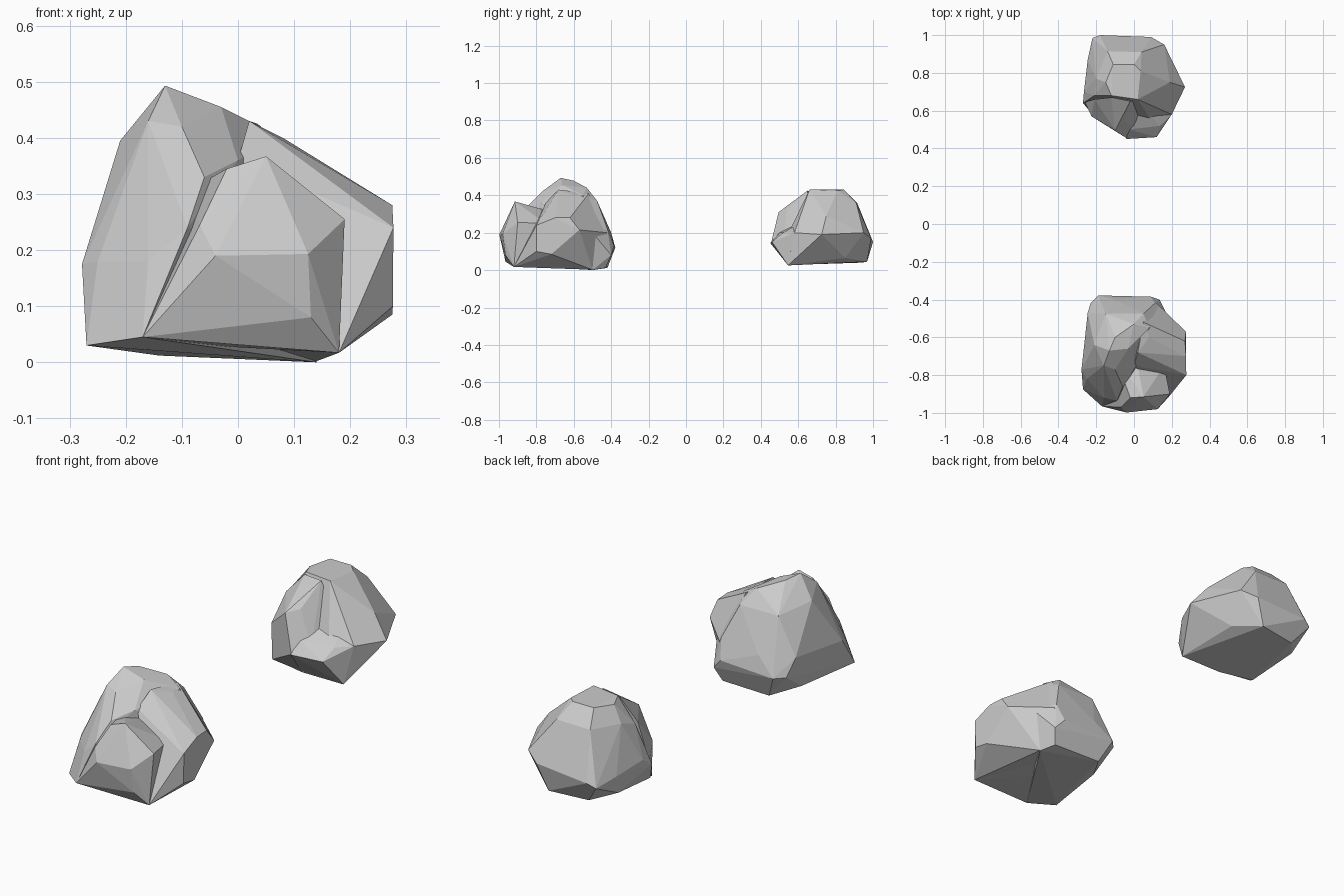
import bpy, bmesh, math


def hull(name, pts):
    """One flat-faced convex chunk of stone."""
    bm = bmesh.new()
    for p in pts:
        bm.verts.new(p)
    bmesh.ops.convex_hull(bm, input=bm.verts[:])
    bmesh.ops.delete(bm, geom=[v for v in bm.verts if not v.link_faces], context='VERTS')
    bmesh.ops.dissolve_limit(bm, angle_limit=math.radians(4), verts=bm.verts[:], edges=bm.edges[:])
    bmesh.ops.recalc_face_normals(bm, faces=bm.faces[:])
    me = bpy.data.meshes.new(name)
    bm.to_mesh(me)
    bm.free()
    ob = bpy.data.objects.new(name, me)
    bpy.context.collection.objects.link(ob)
    return ob


def fuse(base, chunks):
    """Union the chunks into the base rock."""
    for c in chunks:
        m = base.modifiers.new("union", 'BOOLEAN')
        m.operation, m.solver, m.object = 'UNION', 'EXACT', c
        bpy.context.view_layer.objects.active = base
        bpy.ops.object.modifier_apply(modifier=m.name)
        bpy.data.objects.remove(c)


# front rock: main body with the peak
front_rock = hull("front_rock", [
    (-.27, -.875, .03), (-.278, -.77, .175), (-.25, -.82, .18), (-.245, -.47, .2),
    (-.23, -.42, .12), (-.19, -.378, .12), (.09, -.385, .13), (.135, -.4, .08),
    (.11, -.43, .012), (.14, -.5, 0), (-.14, -.42, .012), (-.22, -.55, .03),
    (-.1, -.4, .2), (.11, -.42, .22), (-.15, -.475, .37), (.05, -.475, .37),
    (-.13, -.67, .493), (-.1, -.6, .478), (0, -.53, .44), (-.03, -.66, .455),
    (-.16, -.75, .43), (-.1, -.77, .42), (-.21, -.64, .395), (.08, -.55, .4),
    (.185, -.5, .2), (-.17, -.965, .045), (-.16, -.92, .18), (-.06, -.79, .38),
    (0, -.77, .36), (-.06, -.86, .33), (-.09, -.935, .24)])
# front rock: faceted boss at the front
boss = hull("front_boss", [
    (-.17, -.965, .045), (.18, -.92, .017), (.13, -.965, .08), (-.1, -.97, .11),
    (-.04, -.998, .19), (.125, -.98, .193), (.19, -.9, .255), (.05, -.915, .367),
    (-.02, -.92, .345), (-.068, -.97, .245), (.02, -.75, .32), (-.1, -.7, .3),
    (.16, -.75, .25), (.1, -.6, .035), (-.15, -.6, .035)])
# front rock: right shoulder
shoulder = hull("right_shoulder", [
    (.18, -.92, .017), (.277, -.8, .24), (.275, -.7, .28), (.27, -.62, .28),
    (.275, -.57, .215), (.275, -.72, .085), (.276, -.8, .1), (.14, -.5, .002),
    (.08, -.6, .4), (.02, -.68, .43), (0, -.75, .36), (-.05, -.6, .05),
    (.19, -.49, .2), (.05, -.52, .41), (.12, -.42, .2)])
fuse(front_rock, [boss, shoulder])

# back rock: main body with the flat crown
back_rock = hull("back_rock", [
    (.17, .545, .025), (.13, .85, .065), (.04, .968, .045), (-.15, .94, .04),
    (-.235, .84, .06), (-.22, .58, .028), (-.05, .545, .025), (.12, .5, .1),
    (.2, .58, .2), (-.18, 1, .15), (.09, .99, .17), (-.22, .985, .13),
    (.16, .95, .2), (-.14, .915, .36), (.04, .91, .36), (.27, .725, .19),
    (.19, .75, .29), (-.27, .64, .13), (-.265, .7, .17), (-.245, .87, .15),
    (-.21, .68, .32), (-.2, .77, .35), (-.11, .845, .43), (0, .845, .43),
    (.035, .81, .425), (.02, .66, .43), (-.12, .68, .428), (-.15, .75, .42)])
# back rock: left ridge and low right ledge at the front
ridge = hull("front_ridge", [
    (-.04, .455, .145), (-.22, .57, .03), (-.225, .57, .2), (-.1, .495, .31),
    (-.05, .54, .325), (-.02, .65, .425), (-.21, .66, .32), (-.26, .645, .14),
    (-.05, .545, .028), (.04, .66, .3), (-.12, .67, .42), (.02, .52, .17)])
ledge = hull("front_ledge", [
    (.12, .46, .15), (-.04, .45, .145), (-.03, .5, .2), (.14, .52, .2),
    (.2, .58, .2), (.17, .545, .026), (.05, .62, .26), (-.05, .545, .027),
    (-.1, .62, .1), (.1, .64, .26)])
fuse(back_rock, [ridge, ledge])
